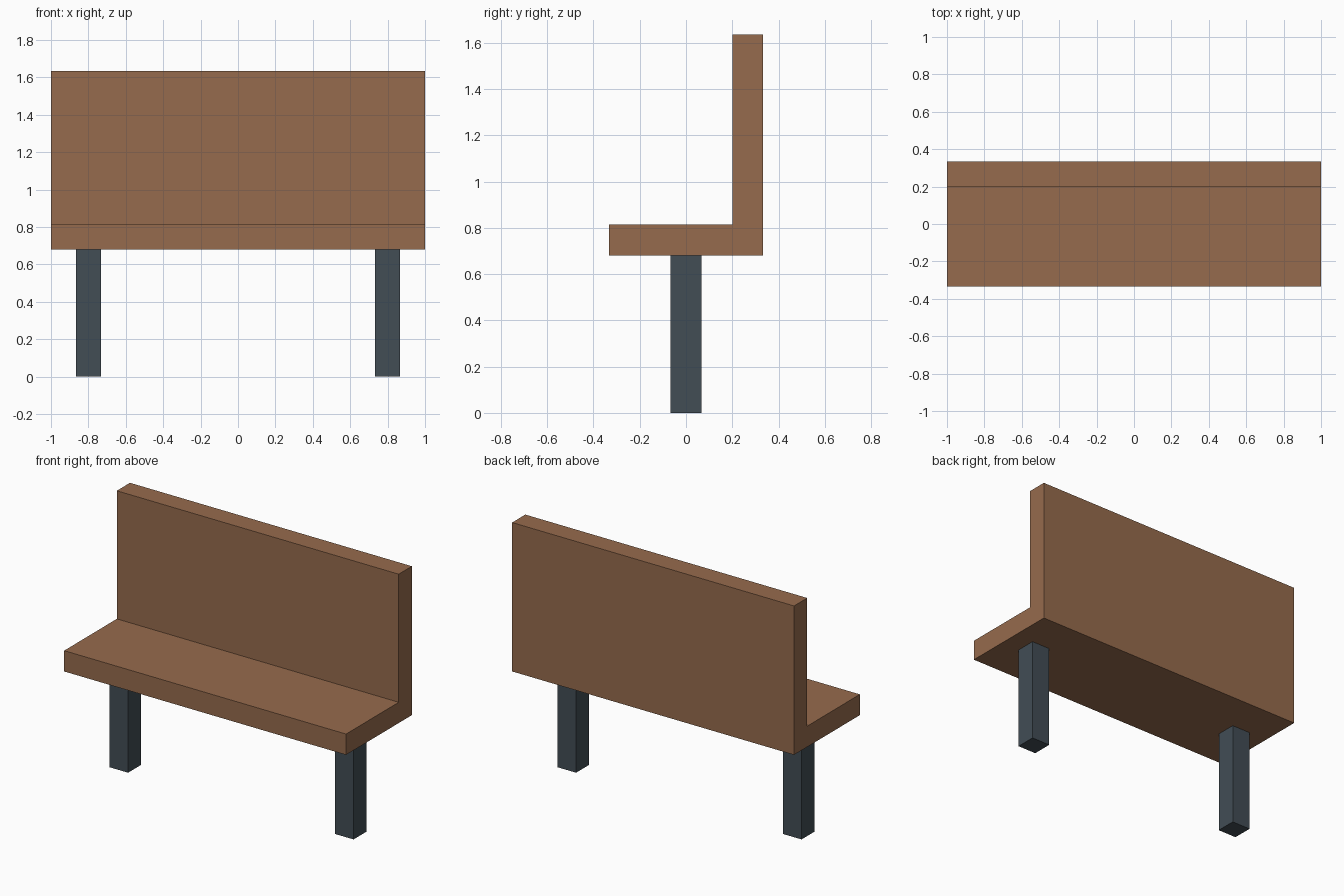
import bpy, bmesh

if "Cube" in bpy.data.objects:
    bpy.data.objects.remove(bpy.data.objects["Cube"])

T = 2 / 15           # board and leg thickness
LEG_H = 0.68         # underside of the seat
TOP = 1.635          # top of the backrest
D = 1 / 3            # half depth


def material(name, rgb):
    m = bpy.data.materials.new(name)
    m.diffuse_color = (*rgb, 1)
    m.use_nodes = True
    m.node_tree.nodes["Principled BSDF"].inputs["Base Color"].default_value = m.diffuse_color
    return m


def extrude_profile(name, verts, offset, mat):
    """Make one face from verts and extrude it by offset into a solid."""
    bm = bmesh.new()
    face = bm.faces.new([bm.verts.new(v) for v in verts])
    ext = bmesh.ops.extrude_face_region(bm, geom=[face], use_keep_orig=True)
    moved = [g for g in ext["geom"] if isinstance(g, bmesh.types.BMVert)]
    bmesh.ops.translate(bm, verts=moved, vec=offset)
    bmesh.ops.recalc_face_normals(bm, faces=bm.faces)
    mesh = bpy.data.meshes.new(name)
    bm.to_mesh(mesh)
    bm.free()
    mesh.materials.append(mat)
    obj = bpy.data.objects.new(name, mesh)
    bpy.context.collection.objects.link(obj)
    return obj


wood = material("wood", (0.305, 0.147, 0.074))
metal = material("dark_metal", (0.054, 0.074, 0.091))

# Seat and backrest: one L-shaped side profile run along the bench
profile = [(-D, LEG_H), (D, LEG_H), (D, TOP), (D - T, TOP),
           (D - T, LEG_H + T), (-D, LEG_H + T)]
extrude_profile("seat_and_backrest", [(-1, y, z) for y, z in profile], (2, 0, 0), wood)

# Square legs, one near each end
h = T / 2
for name, x in (("left_leg", -0.8), ("right_leg", 0.8)):
    base = [(x - h, -h, 0), (x + h, -h, 0), (x + h, h, 0), (x - h, h, 0)]
    extrude_profile(name, base, (0, 0, LEG_H), metal)
